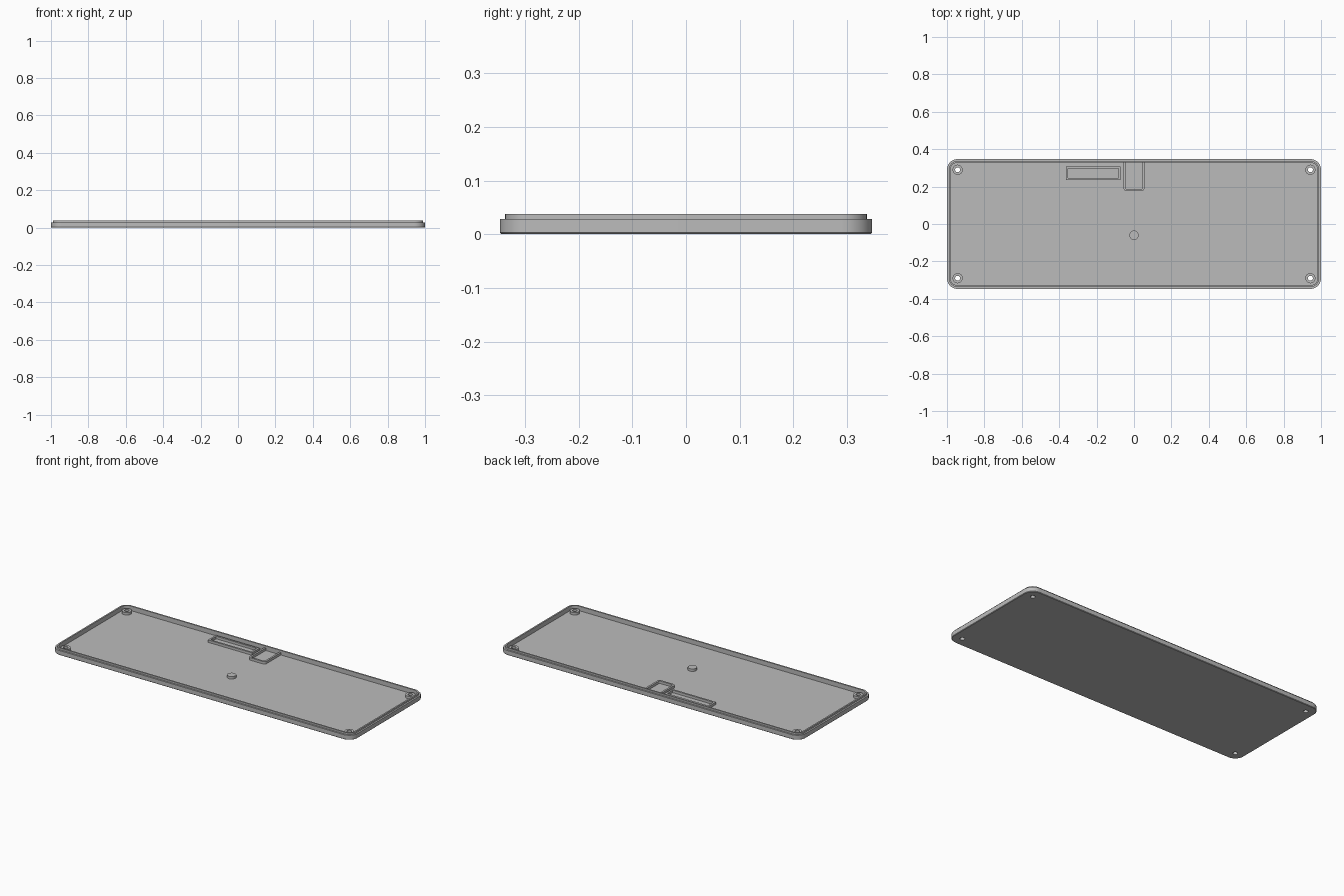
import bpy, bmesh, math

cube = bpy.data.objects.get("Cube")
if cube:
    bpy.data.objects.remove(cube, do_unlink=True)

grey = bpy.data.materials.new("matte grey")
grey.use_nodes = True
colour = (0.5, 0.5, 0.5, 1)
grey.diffuse_color = colour
grey.node_tree.nodes["Principled BSDF"].inputs["Base Color"].default_value = colour

HALF_X, HALF_Y, CORNER = 1.0, 0.347, 0.057
FLOOR = 0.011
POST_X, POST_Y, HOLE = 0.943, 0.29, 0.013


def rounded_rect(hx, hy, r, cx=0, cy=0, steps=10):
    """Outline of a rounded rectangle, counter-clockwise."""
    pts = []
    for i, (sx, sy) in enumerate([(1, 1), (-1, 1), (-1, -1), (1, -1)]):
        for k in range(steps + 1):
            a = math.pi / 2 * (i + k / steps)
            pts.append((cx + sx * (hx - r) + r * math.cos(a),
                        cy + sy * (hy - r) + r * math.sin(a)))
    return pts


def circle(r, cx, cy, n=32):
    return [(cx + r * math.cos(math.tau * i / n), cy + r * math.sin(math.tau * i / n))
            for i in range(n)]


def loft(name, rings, closed=False):
    """Join (outline, z) rings; cap both ends, or close into a tube."""
    bm = bmesh.new()
    loops = [[bm.verts.new((x, y, z)) for x, y in outline] for outline, z in rings]
    pairs = list(zip(loops, loops[1:]))
    if closed:
        pairs.append((loops[-1], loops[0]))
    else:
        bm.faces.new(loops[0][::-1])
        bm.faces.new(loops[-1])
    for a, b in pairs:
        n = len(a)
        for i in range(n):
            j = (i + 1) % n
            bm.faces.new((a[i], a[j], b[j], b[i]))
    bmesh.ops.recalc_face_normals(bm, faces=bm.faces)
    mesh = bpy.data.meshes.new(name)
    bm.to_mesh(mesh)
    bm.free()
    mesh.materials.append(grey)
    obj = bpy.data.objects.new(name, mesh)
    bpy.context.collection.objects.link(obj)
    return obj


def smooth(obj):
    bpy.ops.object.select_all(action='DESELECT')
    obj.select_set(True)
    bpy.context.view_layer.objects.active = obj
    bpy.ops.object.shade_smooth_by_angle(angle=math.radians(30))


def wall(name, outer, inner, top):
    """Standing wall between two outlines with equal point counts."""
    obj = loft(name, [(outer, FLOOR - 0.002), (outer, top), (inner, top),
                      (inner, FLOOR - 0.002)], closed=True)
    smooth(obj)
    return obj


def case_ring(inset, z):
    return rounded_rect(HALF_X - inset, HALF_Y - inset, CORNER - inset), z


# Tray with chamfered base, stepped lip and recessed floor
tray = loft("case_tray", [case_ring(0.003, 0), case_ring(0, 0.003), case_ring(0, 0.028),
                          case_ring(0.01, 0.028), case_ring(0.01, 0.038),
                          case_ring(0.019, 0.038), case_ring(0.019, FLOOR)])

# Screw holes through the floor, with a post round each
corners = [("front_right", -1, -1), ("front_left", 1, -1),
           ("back_right", -1, 1), ("back_left", 1, 1)]
cutters = []
for label, sx, sy in corners:
    hole = circle(HOLE, sx * POST_X, sy * POST_Y)
    cutter = loft("hole_cutter_" + label, [(hole, -0.02), (hole, 0.06)])
    cutter.hide_render = True
    cutters.append(cutter)
    mod = tray.modifiers.new("hole", 'BOOLEAN')
    mod.operation = 'DIFFERENCE'
    mod.solver = 'EXACT'
    mod.object = cutter
    bpy.context.view_layer.objects.active = tray
    bpy.ops.object.modifier_apply(modifier=mod.name)
    wall("screw_post_" + label, circle(0.027, sx * POST_X, sy * POST_Y), hole, 0.026)
for cutter in cutters:
    bpy.data.objects.remove(cutter, do_unlink=True)
smooth(tray)

# Rectangular frame on the floor
wall("socket_frame", rounded_rect(0.146, 0.037, 0.002, -0.218, 0.271, 2),
     rounded_rect(0.135, 0.026, 0.002, -0.218, 0.271, 2), 0.026)


# U-shaped wall, open towards the back edge
def u_path(half, bottom, r, steps=6):
    left = [(-half, 0.329)]
    left += [(-half + r - r * math.cos(a), bottom + r - r * math.sin(a))
             for a in (math.pi / 2 * k / steps for k in range(steps + 1))]
    return left + [(-x, y) for x, y in reversed(left)]


u_outline = u_path(0.056, 0.177, 0.016) + u_path(0.045, 0.188, 0.005)[::-1]
smooth(loft("cable_bay_wall", [(u_outline, FLOOR - 0.002), (u_outline, 0.026)]))

# Central support peg
peg = circle(0.025, 0, -0.06)
smooth(loft("support_peg", [(peg, FLOOR - 0.002), (peg, 0.026)]))
